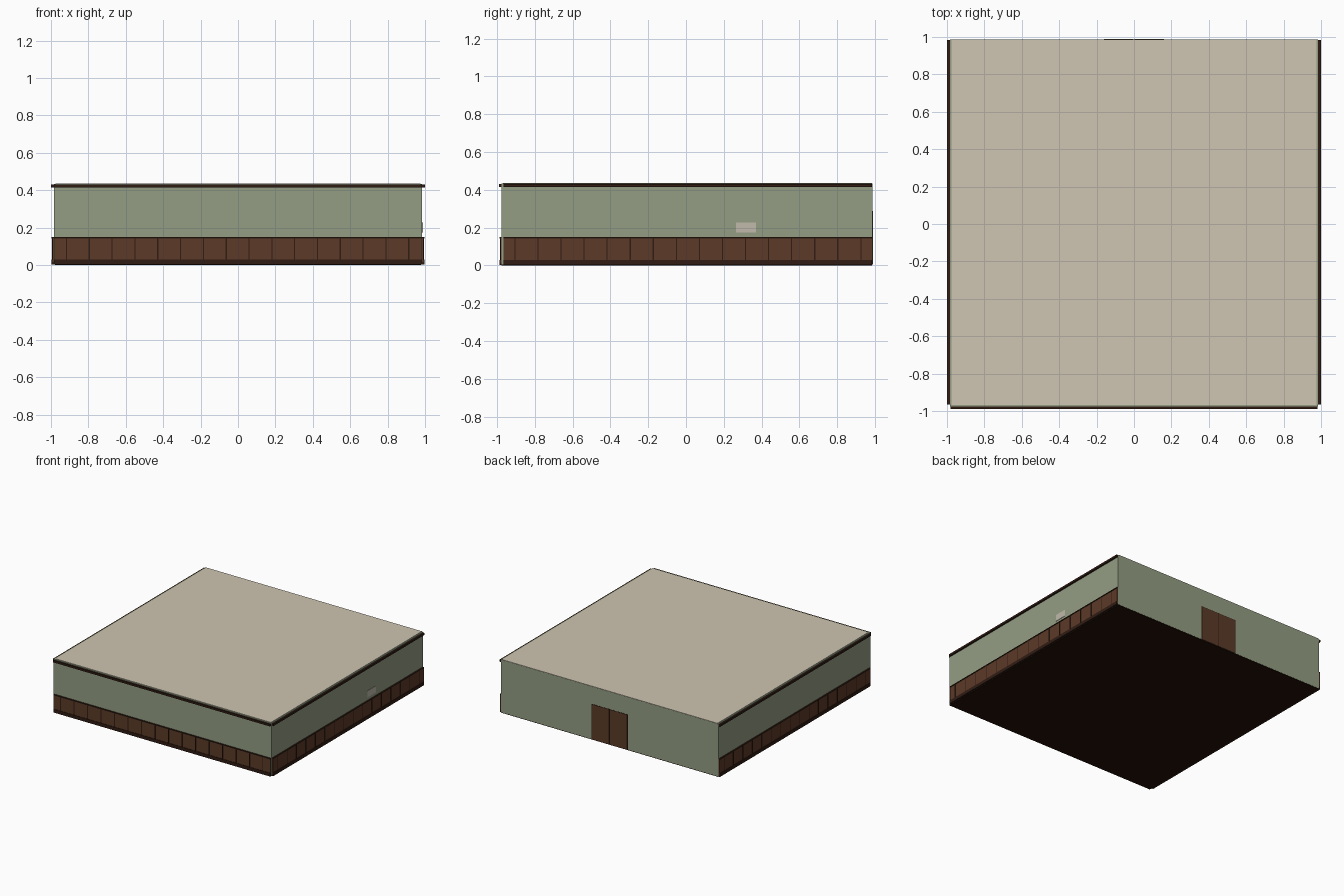
import bpy

if "Cube" in bpy.data.objects:
    bpy.data.objects.remove(bpy.data.objects["Cube"])


def mat(name, rgb):
    m = bpy.data.materials.new(name)
    m.diffuse_color = (*[(c / 255) ** 2.2 for c in rgb], 1)
    m.use_nodes = True
    m.node_tree.nodes["Principled BSDF"].inputs["Base Color"].default_value = m.diffuse_color
    return m


GREEN = mat("green_paint", (146, 156, 130))
CREAM = mat("cream_plaster", (205, 196, 176))
BROWN = mat("brown_wood", (92, 60, 44))
DARK = mat("dark_wood", (52, 34, 26))
FLOOR = mat("floor_wood", (40, 24, 16))
PALE = mat("pale_plate", (190, 184, 168))


def box(name, x, y, z, m):
    """Box from (min, max) ranges."""
    bpy.ops.mesh.primitive_cube_add(
        size=1, location=[(r[0] + r[1]) / 2 for r in (x, y, z)])
    o = bpy.context.object
    o.name = name
    o.scale = [abs(r[1] - r[0]) for r in (x, y, z)]
    bpy.ops.object.transform_apply(location=False, rotation=False, scale=True)
    o.data.materials.append(m)
    return o


# Shell
box("floor", (-0.98, 0.98), (-0.975, 0.985), (0, 0.01), FLOOR)
box("ceiling", (-0.975, 0.975), (-0.967, 0.985), (0.427, 0.437), CREAM)
box("back_wall", (-0.985, 0.985), (0.976, 0.986), (0.005, 0.434), GREEN)
box("front_wall", (-0.985, 0.985), (-0.975, -0.965), (0.005, 0.434), GREEN)
for side, s in (("left", -1), ("right", 1)):
    box(side + "_wall", (s * 0.975, s * 0.985), (-0.975, 0.985), (0.005, 0.434), GREEN)


def trim(side, place, lo, hi, dividers):
    """Wainscot and mouldings; place(name, along, depth, z, material)."""
    place(side + "_wainscot", (lo, hi), (0, 0.007), (0.015, 0.145), BROWN)
    place(side + "_baseboard", (lo, hi), (0, 0.011), (0.003, 0.03), DARK)
    place(side + "_chair_rail", (lo, hi), (0, 0.011), (0.143, 0.15), DARK)
    place(side + "_crown", (lo, hi), (0, 0.014), (0.414, 0.43), DARK)
    for i in range(16):
        c = dividers + i * 0.122
        place(f"{side}_batten_{i}", (c - 0.003, c + 0.003), (0, 0.009), (0.03, 0.143), DARK)


def on_front(n, a, d, z, m):
    box(n, a, (-0.975 - d[1], -0.973 - d[0]), z, m)


def on_side(s):
    return lambda n, a, d, z, m: box(n, (s * 0.983, s * (0.985 + d[1])), a, z, m)


trim("front", on_front, -0.98, 0.98, -0.917)
trim("right", on_side(1), -0.965, 0.985, -0.905)
trim("left", on_side(-1), -0.965, 0.985, -0.905)

# Wall plate on the right side
box("wall_plate", (0.983, 0.988), (0.265, 0.37), (0.175, 0.228), PALE)

# Double door in the back wall
box("door_frame", (-0.166, 0.166), (0.97, 0.987), (0.005, 0.292), DARK)
for side, s in (("left", -1), ("right", 1)):
    box(side + "_door_leaf", (s * 0.003, s * 0.16), (0.97, 0.988), (0.005, 0.288), BROWN)
